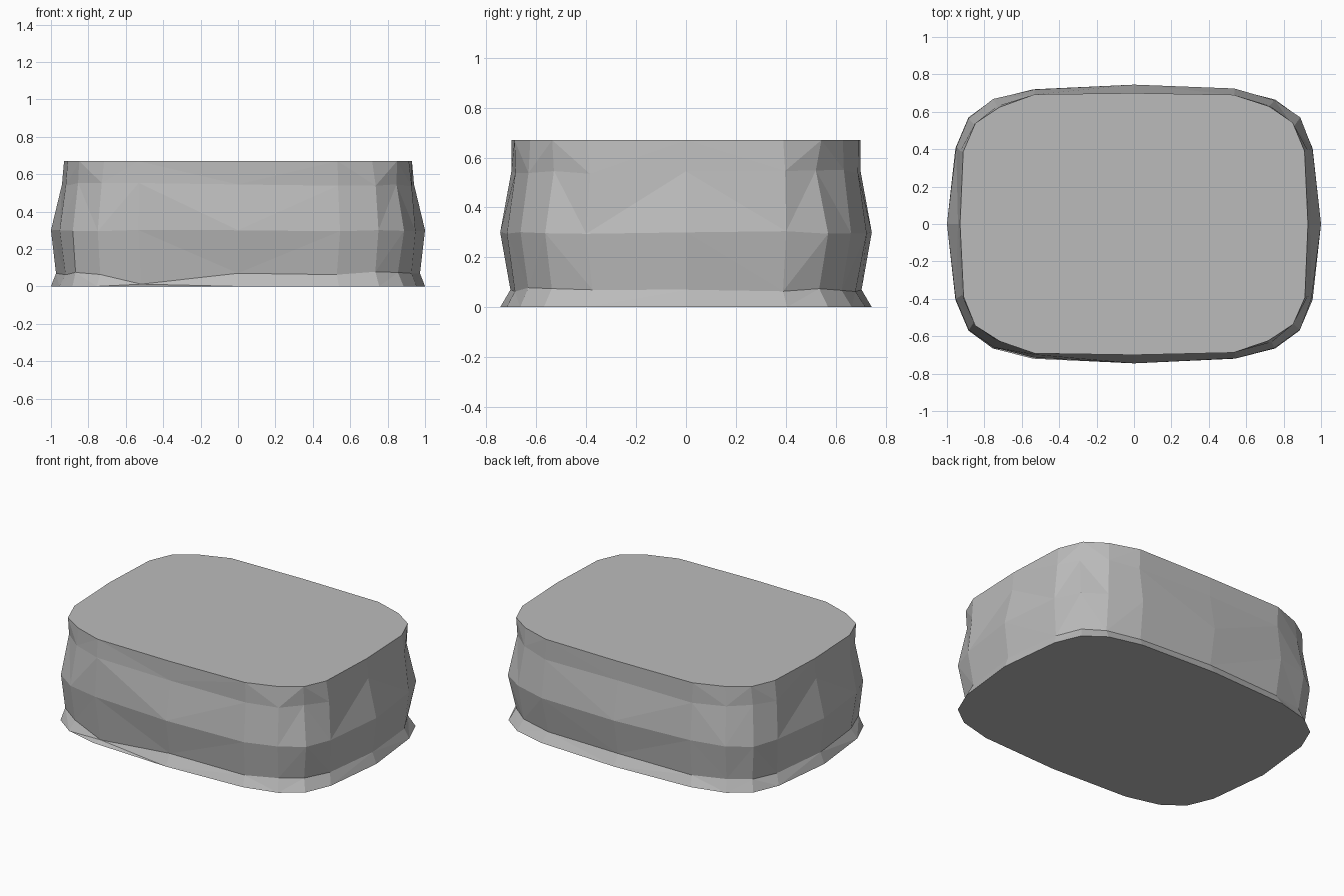
import bpy
import bmesh
import random

random.seed(4)

if "Cube" in bpy.data.objects:
    bpy.data.objects.remove(bpy.data.objects["Cube"], do_unlink=True)

# Stone colour
stone = bpy.data.materials.new("stone grey")
stone.use_nodes = True
colour = (0.5, 0.5, 0.5, 1)
stone.diffuse_color = colour
stone.node_tree.nodes["Principled BSDF"].inputs["Base Color"].default_value = colour

# One quarter of the wide and the narrow outline, from the side to the back
WIDE = [(1, 0), (.955, .405), (.885, .57), (.755, .665), (.54, .72), (0, .745)]
NARROW = [(.93, 0), (.91, .39), (.85, .54), (.72, .625), (.53, .69), (0, .70)]


def full_outline(quarter):
    """Mirror a quarter outline into a closed loop."""
    half = quarter + [(-x, y) for x, y in reversed(quarter[:-1])]
    return half + [(x, -y) for x, y in reversed(half[1:-1])]


# Layers: outline, height, x scale, y scale, jitter
LAYERS = [
    (WIDE, 0, 1, 1, 0),
    (WIDE, .07, .973, .945, .008),
    (WIDE, .30, 1, 1, .006),
    (NARROW, .545, 1.012, 1, .010),
    (NARROW, .67, 1, 1, .004),
]

bm = bmesh.new()
rings = []
for outline, height, sx, sy, jitter in LAYERS:
    ring = []
    for x, y in full_outline(outline):
        # Axis points keep the overall size exact
        amount = 0 if x == 0 or y == 0 else jitter
        dx, dy, dz = (random.uniform(-amount, amount) for _ in range(3))
        flat = height in (0, .67)
        ring.append(bm.verts.new((x * sx + dx, y * sy + dy,
                                  height if flat else height + dz)))
    rings.append(ring)

# Front left foot of the slab dips, and the upper corners are pinched in
count = len(rings[0])
dip = min(rings[1], key=lambda v: abs(v.co.x + .54) + abs(v.co.y + .7))
dip.co.z = .012
for i in (2, 8, 12, 18):
    rings[3][i].co.x *= .985
    rings[3][i].co.y *= .975

# Chiselled sides: fans of triangles from every second point
for low, high in zip(rings, rings[1:]):
    for i in range(count):
        j = (i + 1) % count
        a, b, c, d = low[i], low[j], high[j], high[i]
        if i % 2 == 0:
            bm.faces.new((a, b, d))
            bm.faces.new((b, c, d))
        else:
            bm.faces.new((a, b, c))
            bm.faces.new((a, c, d))

# Flat top and bottom
bm.faces.new(rings[-1])
bm.faces.new(list(reversed(rings[0])))
bmesh.ops.recalc_face_normals(bm, faces=bm.faces)

mesh = bpy.data.meshes.new("stone_slab")
bm.to_mesh(mesh)
bm.free()
mesh.materials.append(stone)
slab = bpy.data.objects.new("stone_slab", mesh)
bpy.context.collection.objects.link(slab)
